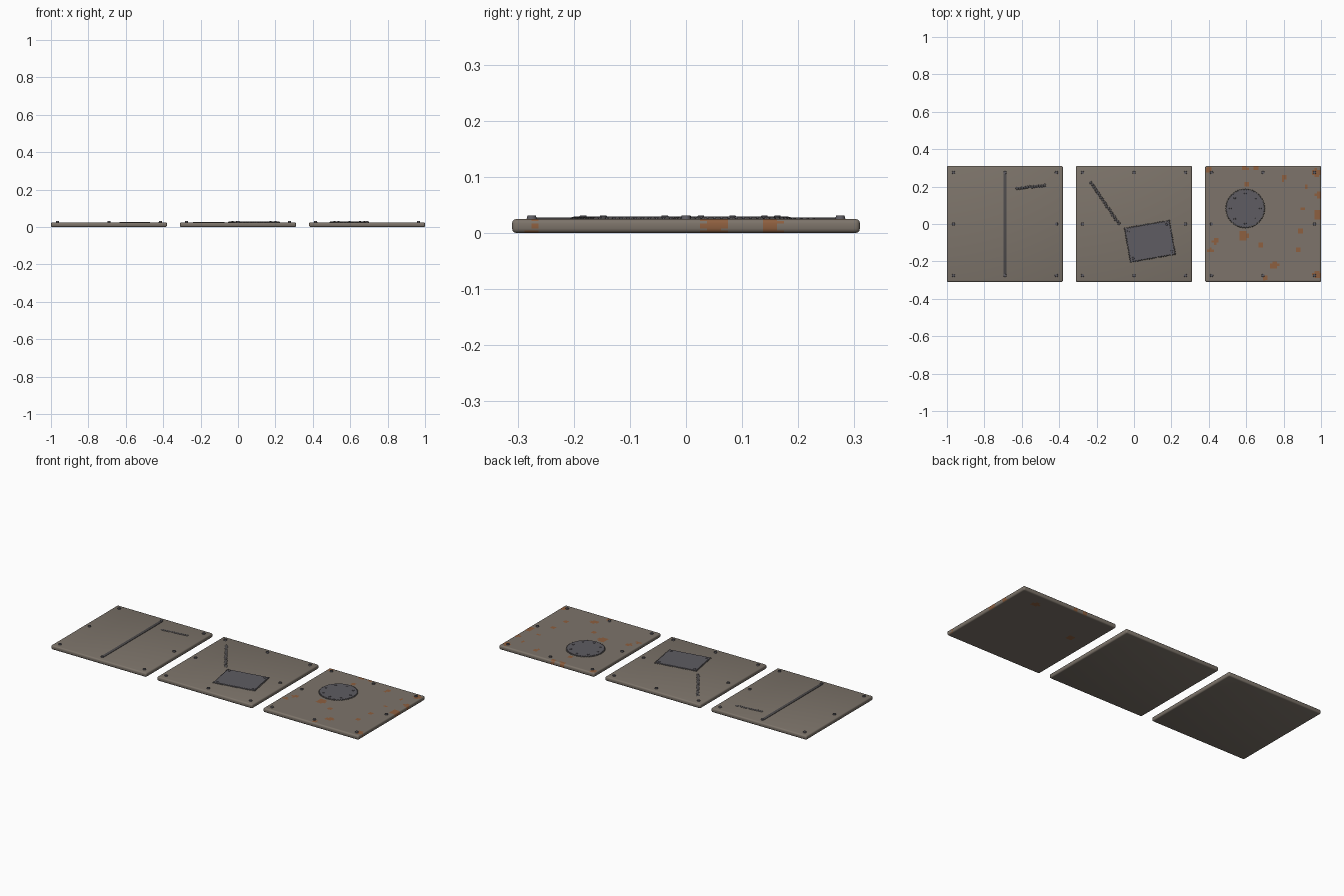
import bpy, bmesh, math, random
from mathutils import Vector, Matrix

if "Cube" in bpy.data.objects:
    bpy.data.objects.remove(bpy.data.objects["Cube"])

random.seed(4)
TOP = 0.025


def material(name, rgb):
    m = bpy.data.materials.new(name)
    m.diffuse_color = (*rgb, 1)
    m.use_nodes = True
    m.node_tree.nodes["Principled BSDF"].inputs["Base Color"].default_value = m.diffuse_color
    return m


STEEL = material("worn steel", (0.205, 0.175, 0.145))
PATCH = material("patch steel", (0.112, 0.107, 0.122))
DARK = material("dark weld", (0.075, 0.07, 0.072))
RUST = material("rust", (0.27, 0.115, 0.05))


def finish(bm, name, mats, smooth=False):
    me = bpy.data.meshes.new(name)
    bm.normal_update()
    bm.to_mesh(me)
    bm.free()
    for m in mats:
        me.materials.append(m)
    ob = bpy.data.objects.new(name, me)
    bpy.context.collection.objects.link(ob)
    if smooth:
        bpy.ops.object.select_all(action='DESELECT')
        ob.select_set(True)
        bpy.context.view_layer.objects.active = ob
        bpy.ops.object.shade_smooth_by_angle(angle=math.radians(35))
    return ob


def box(bm, size, loc, angle=0, bevel=0, segments=2):
    mat = Matrix.Translation(loc) @ Matrix.Rotation(angle, 4, 'Z') @ Matrix.Diagonal((*size, 1))
    vs = bmesh.ops.create_cube(bm, size=1, matrix=mat)["verts"]
    if bevel:
        edges = list({e for v in vs for e in v.link_edges})
        bmesh.ops.bevel(bm, geom=edges, offset=bevel, segments=segments, affect='EDGES', profile=0.5)


def disc(bm, r, z0, z1, x, y, sides, taper=1.0):
    bmesh.ops.create_cone(bm, cap_ends=True, segments=sides, radius1=r, radius2=r * taper,
                          depth=z1 - z0, matrix=Matrix.Translation((x, y, (z0 + z1) / 2)))


def bead(bm, x, y, z, r, flat):
    m = Matrix.Translation((x, y, z)) @ Matrix.Diagonal((1, 1, flat, 1))
    bmesh.ops.create_uvsphere(bm, u_segments=8, v_segments=6, radius=r, matrix=m)


def weld(name, a, b, count):
    # Row of overlapping flattened beads
    bm = bmesh.new()
    a, b = Vector(a), Vector(b)
    side = (b - a).orthogonal().normalized()
    for i in range(count):
        p = a.lerp(b, i / (count - 1)) + side * random.uniform(-0.002, 0.002)
        bead(bm, p.x, p.y, TOP, 0.0085, 0.3)
    finish(bm, name, [DARK], True)


# Rust spots: x, y, radius
SPOTS = [(0.59, 0.30, .02), (0.65, 0.30, .015), (0.40, 0.29, .02), (0.60, 0.21, .015),
         (0.80, 0.245, .017), (0.92, 0.20, .014), (0.975, 0.275, .025), (0.985, 0.05, .028),
         (0.99, 0.155, .02), (0.895, -0.04, .016), (0.90, 0.08, .013), (0.585, -0.06, .03),
         (0.68, -0.115, .016), (0.435, -0.09, .02), (0.41, -0.14, .016), (0.75, -0.22, .026),
         (0.88, -0.135, .016), (0.70, -0.29, .015), (0.98, -0.27, .022)]
UNDER = [(0.856, 0.227, .024), (0.495, 0.08, .024)]

# Three base plates with rounded rims and edge rivets
for name, cx in (("left_plate", -0.69), ("middle_plate", 0), ("right_plate", 0.69)):
    bm = bmesh.new()
    box(bm, (0.62, 0.62, TOP), (cx, 0, TOP / 2), 0, 0.008, 3)
    if cx > 0:
        # Cut into small cells, then colour the cells near each rust spot
        for axis, c in (((1, 0, 0), cx), ((0, 1, 0), 0)):
            for i in range(-24, 25):
                co = Vector(axis) * (c + i * 0.0125)
                bmesh.ops.bisect_plane(bm, geom=bm.verts[:] + bm.edges[:] + bm.faces[:],
                                       plane_co=co, plane_no=axis)
        bm.normal_update()
        for f in bm.faces:
            p = f.calc_center_median()
            spots = UNDER if f.normal.z < -0.9 else SPOTS
            if any(math.hypot(p.x - x, p.y - y) < r * random.uniform(0.75, 1.0) for x, y, r in spots):
                f.material_index = 1
    finish(bm, name, [STEEL, RUST] if cx > 0 else [STEEL], True)

    bm = bmesh.new()
    for i in (-1, 0, 1):
        for j in (-1, 0, 1):
            if i or j:
                disc(bm, 0.0095, TOP - 0.002, 0.0308, cx + i * 0.275, j * 0.275, 12, 0.8)
    finish(bm, name + "_rivets", [PATCH], True)

# Long raised seam on the left plate
bm = bmesh.new()
box(bm, (0.018, 0.55, 0.006), (-0.69, 0.004, 0.0245), 0, 0.002, 2)
finish(bm, "seam_strip", [DARK], True)

# Weld repairs
weld("left_weld", (-0.625, 0.19), (-0.478, 0.207), 12)
weld("middle_weld", (-0.232, 0.222), (-0.082, 0.002), 20)

# Tilted rectangular patch with rivets and a beaded edge
ang, pc = math.radians(10), Vector((0.085, -0.0925))
W, H = 0.24, 0.18
bm = bmesh.new()
box(bm, (W, H, 0.007), (pc.x, pc.y, 0.0255), ang, 0.001, 1)
finish(bm, "square_patch", [PATCH])


def on_patch(u, v):
    return pc + Vector((u * math.cos(ang) - v * math.sin(ang), u * math.sin(ang) + v * math.cos(ang)))


bm = bmesh.new()
for s in (-1, 1):
    for t in (-1, 1):
        p = on_patch(s * (W / 2 - 0.016), t * (H / 2 - 0.016))
        disc(bm, 0.007, 0.028, 0.0313, p.x, p.y, 10, 0.8)
finish(bm, "square_patch_rivets", [PATCH], True)

bm = bmesh.new()
for s in (-1, 1):
    for n, half, edge, swap in ((20, W / 2, H / 2, False), (15, H / 2, W / 2, True)):
        for i in range(n):
            k = -half + 2 * half * i / (n - 1)
            p = on_patch(s * edge, k) if swap else on_patch(k, s * edge)
            bead(bm, p.x, p.y, TOP, 0.005, 0.7)
finish(bm, "square_patch_weld", [DARK], True)

# Round cover with a bolt circle and a beaded edge
rx, ry = 0.595, 0.083
bm = bmesh.new()
disc(bm, 0.1, 0.022, 0.029, rx, ry, 32)
finish(bm, "round_cover", [PATCH], True)
bm = bmesh.new()
for i in range(8):
    a = i * math.tau / 8
    disc(bm, 0.0065, 0.028, 0.0313, rx + 0.08 * math.cos(a), ry + 0.08 * math.sin(a), 10, 0.8)
finish(bm, "round_cover_bolts", [PATCH], True)
bm = bmesh.new()
for i in range(48):
    a = i * math.tau / 48
    bead(bm, rx + 0.1 * math.cos(a), ry + 0.1 * math.sin(a), TOP, 0.006, 0.6)
finish(bm, "round_cover_weld", [DARK], True)
